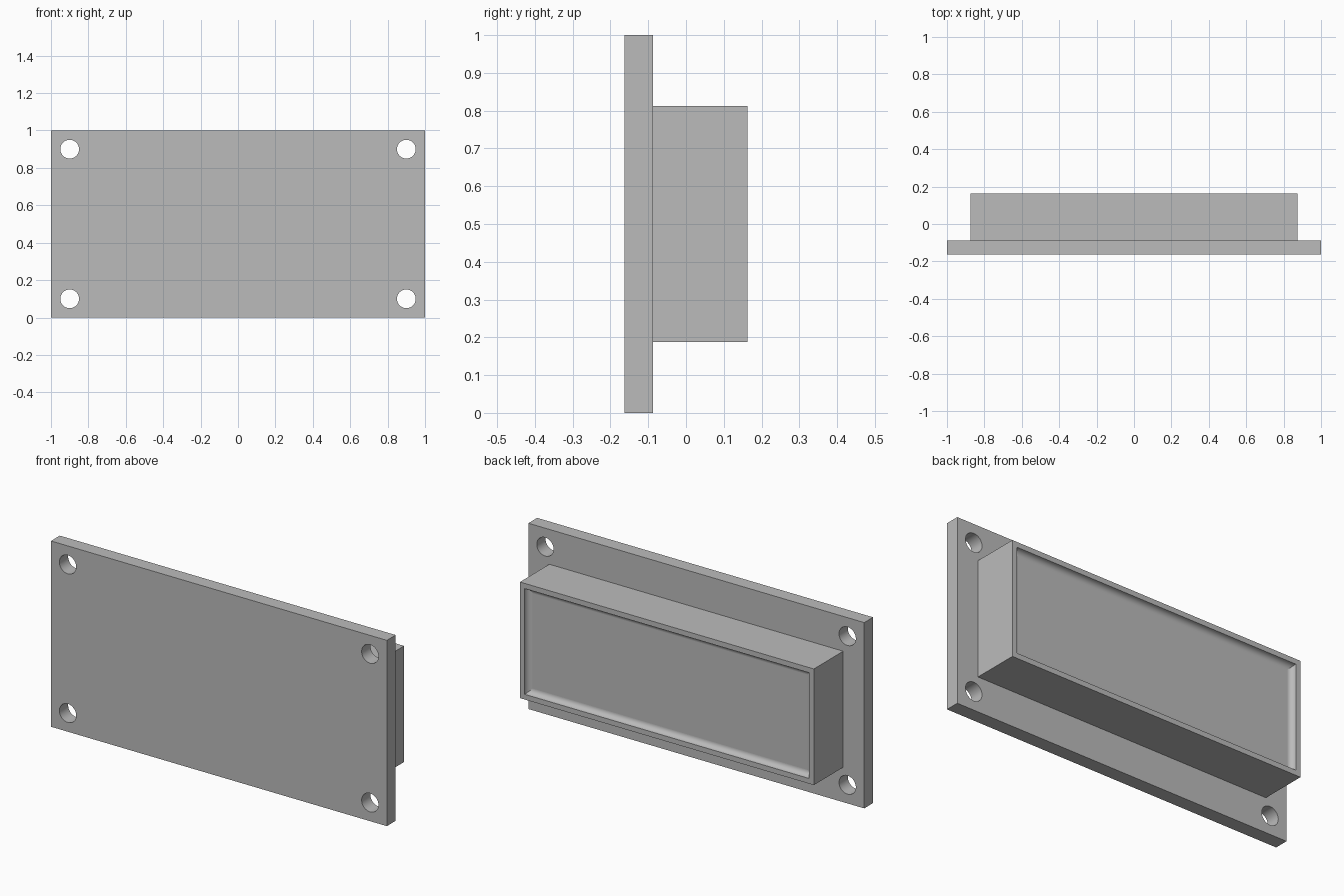
import bpy, bmesh, math

cube = bpy.data.objects.get("Cube")
if cube:
    bpy.data.objects.remove(cube)

grey = bpy.data.materials.new("plain grey")
grey.use_nodes = True
grey.diffuse_color = (0.5, 0.5, 0.5, 1)
grey.node_tree.nodes["Principled BSDF"].inputs["Base Color"].default_value = (0.5, 0.5, 0.5, 1)

FRONT, SEAM, BACK = -0.1625, -0.0875, 0.1625   # depth levels along y
MID = 0.5                                      # centre height


def add_object(name, bm):
    bmesh.ops.recalc_face_normals(bm, faces=bm.faces)
    mesh = bpy.data.meshes.new(name)
    bm.to_mesh(mesh)
    bm.free()
    mesh.materials.append(grey)
    ob = bpy.data.objects.new(name, mesh)
    bpy.context.collection.objects.link(ob)
    return ob


# Mounting plate
bpy.ops.mesh.primitive_cube_add(size=1, location=(0, (FRONT + SEAM) / 2, MID))
plate = bpy.context.object
plate.name = "mounting_plate"
plate.scale = (2, SEAM - FRONT, 1)
bpy.ops.object.transform_apply(location=True, scale=True)
plate.data.materials.append(grey)

# Four screw holes through the plate corners
for sx in (-1, 1):
    for sz in (-1, 1):
        bpy.ops.mesh.primitive_cylinder_add(
            vertices=48, radius=0.05, depth=0.3, rotation=(math.pi / 2, 0, 0),
            location=(0.9 * sx, (FRONT + SEAM) / 2, MID + 0.4 * sz))
        cutter = bpy.context.object
        cutter.hide_render = True
        cutter.data.materials.append(grey)
        cut = plate.modifiers.new("screw_hole", "BOOLEAN")
        cut.operation, cut.solver, cut.object = "DIFFERENCE", "EXACT", cutter
        bpy.ops.object.select_all(action="DESELECT")
        plate.select_set(True)
        bpy.context.view_layer.objects.active = plate
        bpy.ops.object.modifier_apply(modifier=cut.name)
        bpy.data.objects.remove(cutter)
bpy.ops.object.shade_smooth_by_angle(angle=math.radians(30))

# Raised block: rectangular rings run up the sides, over the rim and down the cove
HALF_X, HALF_Z, RIM, COVE, STEPS = 0.875, 0.3125, 0.028, 0.028, 10
rings = [(0, SEAM - 0.02), (0, BACK)]
for i in range(STEPS + 1):
    a = math.pi / 2 * i / STEPS
    rings.append((RIM + COVE * (1 - math.cos(a)), BACK - COVE * math.sin(a)))

bm = bmesh.new()
loops = []
for inset, y in rings:
    x, z = HALF_X - inset, HALF_Z - inset
    loops.append([bm.verts.new((sx * x, y, MID + sz * z))
                  for sx, sz in ((-1, -1), (1, -1), (1, 1), (-1, 1))])
for k, (lower, upper) in enumerate(zip(loops, loops[1:])):
    for i in range(4):
        j = (i + 1) % 4
        face = bm.faces.new((lower[i], lower[j], upper[j], upper[i]))
        face.smooth = k >= 2
        bm.edges.get((lower[i], upper[i])).smooth = False   # crisp mitres
bm.faces.new(loops[0])
bm.faces.new(loops[-1])
add_object("raised_block", bm)
